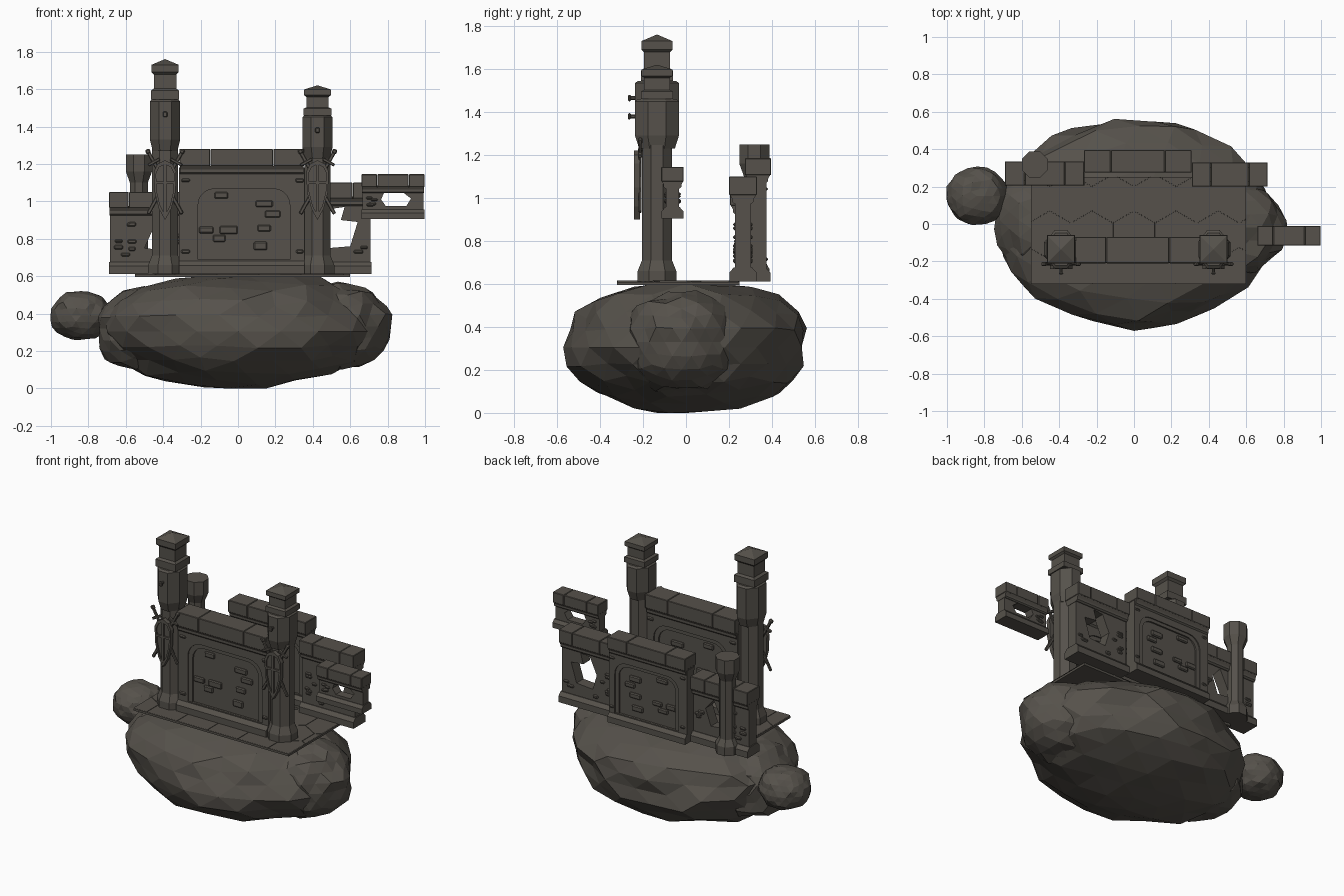
import bpy, bmesh, math, random
from mathutils import Vector, Matrix, noise

random.seed(4)
if "Cube" in bpy.data.objects:
    bpy.data.objects.remove(bpy.data.objects["Cube"])

stone = bpy.data.materials.new("dark_stone")
stone.use_nodes = True
stone.diffuse_color = (0.092, 0.083, 0.070, 1)
bsdf = next(n for n in stone.node_tree.nodes if n.type == "BSDF_PRINCIPLED")
bsdf.inputs["Base Color"].default_value = stone.diffuse_color
bsdf.inputs["Roughness"].default_value = 0.9


def make(name, bm):
    bmesh.ops.recalc_face_normals(bm, faces=bm.faces)
    mesh = bpy.data.meshes.new(name)
    bm.to_mesh(mesh)
    bm.free()
    mesh.materials.append(stone)
    ob = bpy.data.objects.new(name, mesh)
    bpy.context.collection.objects.link(ob)


def add_box(bm, center, size, bevel=0.0, turn=0.0):
    mat = (Matrix.Translation(center) @ Matrix.Rotation(turn, 4, "Y")
           @ Matrix.Diagonal((*size, 1)))
    verts = bmesh.ops.create_cube(bm, size=1, matrix=mat)["verts"]
    if bevel:
        edges = list({e for v in verts for e in v.link_edges})
        bmesh.ops.bevel(bm, geom=edges, offset=bevel, segments=1, affect="EDGES")


def slab(name, loops, y, depth):
    """Flat outline in x-z, with optional hole loops, thickened along y."""
    bm = bmesh.new()
    edges = []
    for loop in loops:
        vs = [bm.verts.new((x, y - depth / 2, z)) for x, z in loop]
        edges += [bm.edges.new((vs[i - 1], vs[i])) for i in range(len(vs))]
    bmesh.ops.triangle_fill(bm, edges=edges, use_beauty=True, normal=(0, -1, 0))
    out = bmesh.ops.extrude_face_region(bm, geom=bm.faces[:])["geom"]
    moved = [v for v in out if isinstance(v, bmesh.types.BMVert)]
    bmesh.ops.translate(bm, verts=moved, vec=(0, depth, 0))
    make(name, bm)


def sweep_x(name, x0, x1, y, profile):
    """Mirrored (half depth, z) profile extended along x."""
    bm = bmesh.new()
    ring = profile + [(-h, z) for h, z in reversed(profile)]
    ends = [[bm.verts.new((x, y + h, z)) for h, z in ring] for x in (x0, x1)]
    bm.faces.new(ends[0])
    bm.faces.new(ends[1])
    for i in range(len(ring)):
        bm.faces.new((ends[0][i - 1], ends[0][i], ends[1][i], ends[1][i - 1]))
    make(name, bm)


def prism(name, x, y, profile, sides, stretch=1.0):
    """Stacked polygon rings from (flat radius, z) steps, stretched along y."""
    bm = bmesh.new()
    rings = []
    for r, z in profile:
        r = max(r, 0.002) / math.cos(math.pi / sides)
        angles = [(i + 0.5) * math.tau / sides for i in range(sides)]
        rings.append([bm.verts.new((x + r * math.cos(a), y + r * stretch * math.sin(a), z))
                      for a in angles])
    for a, b in zip(rings, rings[1:]):
        for i in range(sides):
            bm.faces.new((a[i - 1], a[i], b[i], b[i - 1]))
    bm.faces.new(rings[0])
    bm.faces.new(rings[-1])
    make(name, bm)


def rock(name, center, radii, upper=2.2, lower=2.2, rough=0.12, top=9.0):
    """Faceted boulder, round in plan, with its own squareness above and below."""
    bm = bmesh.new()
    bmesh.ops.create_icosphere(bm, subdivisions=3, radius=1)
    for v in bm.verts:
        d = v.co.normalized()
        p = upper if d.z > 0 else lower
        r = (math.hypot(d.x, d.y) ** p + abs(d.z) ** p) ** (-1 / p)
        r *= 1 + rough * noise.noise(d * 3 + Vector(center) * 5)
        v.co = Vector(center) + Vector(d[i] * r * radii[i] for i in range(3))
        v.co.z = max(0.0, min(v.co.z, top))
    make(name, bm)


# Floating rock and its lumps
rock("main_rock", (0, 0.005, 0.305), (0.72, 0.555, 0.305), 2.7, 2.1, 0.1, 0.603)
rock("right_rock_lump", (0.51, -0.02, 0.33), (0.3, 0.26, 0.23), 2.4, 2.4)
rock("left_rock_lump", (-0.5, 0.02, 0.32), (0.25, 0.28, 0.22), 2.4, 2.8)
rock("small_rock", (-0.84, 0.15, 0.39), (0.163, 0.155, 0.13), rough=0.1)

# Floor: thin plate with hexagon paving trimmed to its edge
X0, X1, Y0, Y1 = -0.55, 0.6, -0.32, 0.25
bm = bmesh.new()
add_box(bm, ((X0 + X1) / 2, (Y0 + Y1) / 2, 0.603), (X1 - X0, Y1 - Y0, 0.014))
make("floor_plate", bm)
bm = bmesh.new()
R = 0.13
for row in range(-2, 4):
    for col in range(-4, 5):
        pos = Vector(((col + row % 2 / 2) * R * math.sqrt(3), row * R * 1.5 - 0.06, 0.609))
        bmesh.ops.create_cone(bm, segments=6, radius1=R - 0.001, radius2=R - 0.002,
                              depth=0.012, cap_ends=True,
                              matrix=Matrix.Translation(pos))
for co, no in (((X0, 0, 0), (-1, 0, 0)), ((X1, 0, 0), (1, 0, 0)),
               ((0, Y0, 0), (0, -1, 0)), ((0, Y1, 0), (0, 1, 0))):
    bmesh.ops.bisect_plane(bm, geom=bm.verts[:] + bm.edges[:] + bm.faces[:],
                           plane_co=co, plane_no=no, clear_outer=True)
make("hexagon_paving", bm)


def rect(x0, x1, z0, z1):
    return [(x0, z0), (x1, z0), (x1, z1), (x0, z1)]


def arch(cx, half, z0, z1, r):
    pts = [(cx - half, z0), (cx + half, z0)]
    for side, start in ((1, 0), (-1, 90)):
        for k in range(6):
            a = math.radians(start + 18 * k)
            pts.append((cx + side * (half - r) + r * math.cos(a), z1 - r + r * math.sin(a)))
    return pts


def trim(name, x0, x1, y, z0, z1, s):
    """Plinth, moulding and three capstones shared by every wall."""
    sweep_x(name + "_plinth", x0, x1, y, [(0.068 * s, z0), (0.068 * s, z0 + 0.045 * s),
                                          (0.045 * s, z0 + 0.07 * s)])
    sweep_x(name + "_moulding", x0 + 0.004, x1 - 0.004, y,
            [(0.045 * s, z1 - 0.135 * s), (0.055 * s, z1 - 0.125 * s),
             (0.055 * s, z1 - 0.11 * s), (0.067 * s, z1 - 0.09 * s)])
    bm = bmesh.new()
    w = x1 - x0
    for mid, share in ((0.125, 0.25), (0.5, 0.5), (0.875, 0.25)):
        add_box(bm, (x0 + w * mid, y, z1 - 0.046 * s),
                (w * share - 0.002, 0.14 * s, 0.092 * s), 0.003)
    make(name + "_capstones", bm)


def bricks(name, spots, y, half, s):
    bm = bmesh.new()
    for x, z in spots:
        size = (random.uniform(0.065, 0.1) * s, 0.024, random.uniform(0.034, 0.045) * s)
        for side in (-1, 1):
            add_box(bm, (x, y + side * half, z), size, 0.006)
    make(name, bm)


def arch_wall(name, cx, y, z1, s):
    z0, half = 0.612, 0.335 * s
    trim(name, cx - half, cx + half, y, z0, z1, s)
    ax = cx + 0.012 * s
    outer = arch(ax, 0.275 * s, z0 + 0.075 * s, z0 + 0.48 * s, 0.1 * s)
    inner = arch(ax, 0.245 * s, z0 + 0.076 * s, z0 + 0.455 * s, 0.085 * s)
    slab(name + "_body", [rect(cx - half, cx + half, z0, z1 - 0.1 * s), outer], y, 0.09 * s)
    slab(name + "_arch_rim", [outer, inner], y, 0.074 * s)
    slab(name + "_panel", [outer], y, 0.05 * s)
    spots = [(-0.11, 0.42), (-0.19, 0.235), (-0.12, 0.19), (-0.07, 0.235), (0.12, 0.375),
             (0.165, 0.32), (0.12, 0.245), (0.1, 0.15)]
    bricks(name + "_bricks", [(cx + a * s, z0 + b * s) for a, b in spots], y, 0.025 * s, s)
    corners = [(a, b) for a in (-0.3, 0.31) for b in (0.12, 0.5)]
    bricks(name + "_edge_bricks", [(cx + a * s, z0 + b * s) for a, b in corners],
           y, 0.04 * s, s * 0.5)


def broken_wall(name, x0, x1, y, z0, z1, s, hole, count):
    trim(name, x0, x1, y, z0, z1, s)
    slab(name + "_body", [rect(x0 + 0.006, x1 - 0.006, z0, z1 - 0.08 * s), hole], y, 0.08 * s)
    hx, hz = [p[0] for p in hole], [p[1] for p in hole]
    spots = []
    while len(spots) < count:
        p = (random.uniform(x0 + 0.04, x1 - 0.04),
             random.uniform(z0 + 0.1 * s, z1 - 0.16 * s))
        if not (min(hx) - 0.03 < p[0] < max(hx) + 0.03 and min(hz) - 0.02 < p[1] < max(hz) + 0.02):
            spots.append(p)
    bricks(name + "_bricks", spots, y, 0.036 * s, s * 0.55)


# Walls
arch_wall("front_wall", 0.02, -0.14, 1.28, 1.0)
arch_wall("back_wall", 0.02, 0.335, 1.185, 0.86)
broken_wall("back_left_wall", 0.31, 0.715, 0.265, 0.612, 1.1, 0.93,
            [(0.48, 0.75), (0.6, 0.76), (0.64, 0.89), (0.55, 0.9), (0.57, 0.97),
             (0.5, 0.96), (0.45, 0.85)], 9)
broken_wall("back_right_wall", -0.69, -0.265, 0.27, 0.612, 1.05, 0.93,
            [(-0.5, 0.75), (-0.4, 0.74), (-0.36, 0.85), (-0.42, 0.92), (-0.46, 0.84)], 10)
broken_wall("floating_wall_fragment", 0.66, 0.998, -0.063, 0.905, 1.145, 0.75,
            [(0.79, 0.975), (0.9, 0.975), (0.925, 1.015), (0.88, 1.05), (0.78, 1.045),
             (0.765, 1.01)], 5)

# Eight-sided back turret
prism("back_turret", -0.53, 0.318, [(0.07, 0.612), (0.07, 0.67), (0.048, 0.71), (0.048, 1.1),
                                    (0.07, 1.16), (0.07, 1.25)], 8)


def tower(name, x, top, head_top, head_z):
    y = -0.135
    prism(name + "_shaft", x, y, [(0.09, 0.612), (0.09, 0.66), (0.07, 0.71),
                                  (0.07, head_z + 0.02)], 8)
    prism(name + "_head", x, y, [(0.066, head_z), (0.081, head_z + 0.06), (0.081, head_top - 0.01),
                                 (0.07, head_top)], 8, 1.26)
    # Square lantern with a hipped cap
    k = top - head_top
    steps = [(0.075, 0), (0.075, 0.22), (0.06, 0.27), (0.06, 0.62),
             (0.073, 0.68), (0.073, 0.86), (0, 1)]
    prism(name + "_lantern", x, y, [(r, head_top + k * t) for r, t in steps], 4)
    bm = bmesh.new()
    add_box(bm, (x, y - 0.105, head_top - 0.08), (0.014, 0.05, 0.018), 0.004)
    add_box(bm, (x, y - 0.128, head_top - 0.08), (0.024, 0.014, 0.03), 0.005)
    make(name + "_peg", bm)
    # Shield with raised rim and cross bands over crossed swords
    half = [(0, 0.9), (0.033, 0.96), (0.056, 1.05), (0.06, 1.16), (0.04, 1.2), (0, 1.22)]
    outline = [(x + a, z) for a, z in half] + [(x - a, z) for a, z in half[-2:0:-1]]
    inner = [(x + (a - x) * 0.8, 1.08 + (z - 1.08) * 0.85) for a, z in outline]
    slab(name + "_shield", [outline], y - 0.087, 0.018)
    slab(name + "_shield_rim", [outline, inner], y - 0.092, 0.028)
    bm = bmesh.new()
    add_box(bm, (x, y - 0.095, 1.07), (0.014, 0.022, 0.28))
    add_box(bm, (x, y - 0.095, 1.1), (0.1, 0.022, 0.014))
    make(name + "_shield_bands", bm)
    bm = bmesh.new()
    for turn in (-0.5, 0.5):
        axis = Vector((math.sin(turn), 0, math.cos(turn)))
        mid = Vector((x, y - 0.078, 1.1))
        add_box(bm, mid, (0.02, 0.014, 0.38), 0.004, turn)
        add_box(bm, mid + axis * 0.125, (0.07, 0.02, 0.016), 0.003, turn)
        add_box(bm, mid + axis * 0.19, (0.026, 0.022, 0.026), 0.006, turn)
    make(name + "_swords", bm)


# Front towers
tower("right_tower", -0.39, 1.76, 1.545, 1.27)
tower("left_tower", 0.425, 1.62, 1.46, 1.23)
